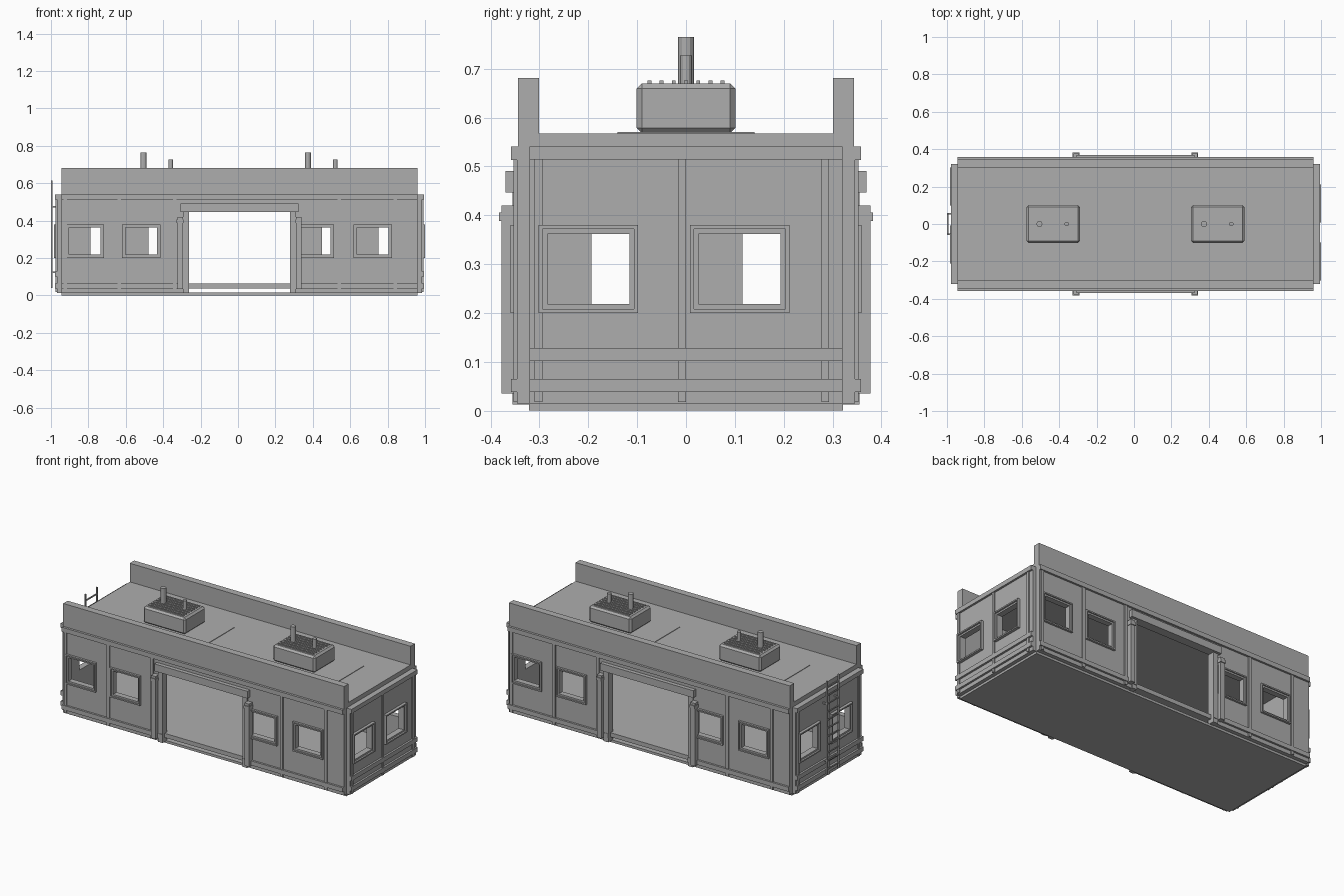
import bpy, bmesh
from mathutils import Matrix, Vector

if "Cube" in bpy.data.objects:
    bpy.data.objects.remove(bpy.data.objects["Cube"])

CX = 0.0075          # body centre; the ladder stands off one end only
grey = bpy.data.materials.new("plain_grey")
grey.use_nodes = True
GREY = (0.42, 0.42, 0.42, 1)
grey.diffuse_color = GREY
grey.node_tree.nodes["Principled BSDF"].inputs["Base Color"].default_value = GREY


def finish(name, bm):
    mesh = bpy.data.meshes.new(name)
    bm.to_mesh(mesh)
    bm.free()
    mesh.materials.append(grey)
    ob = bpy.data.objects.new(name, mesh)
    bpy.context.collection.objects.link(ob)
    return ob


def boxes(name, items, side=1, bevel=0):
    """Boxes given as (x0, x1, y0, y1, z0, z1); side=-1 turns them half round."""
    bm = bmesh.new()
    for x0, x1, y0, y1, z0, z1 in items:
        mid = Vector((side * (x0 + x1) / 2 + CX, side * (y0 + y1) / 2, (z0 + z1) / 2))
        size = Matrix.Diagonal((x1 - x0, y1 - y0, z1 - z0, 1))
        bmesh.ops.create_cube(bm, size=1, matrix=Matrix.Translation(mid) @ size)
    if bevel:
        bmesh.ops.bevel(bm, geom=bm.edges[:], offset=bevel, segments=1, affect='EDGES')
    return finish(name, bm)


def cylinder(name, x, y, z0, z1, r, n=12):
    bm = bmesh.new()
    bmesh.ops.create_cone(bm, cap_ends=True, segments=n, radius1=r, radius2=r, depth=z1 - z0,
                          matrix=Matrix.Translation((x + CX, y, (z0 + z1) / 2)))
    return finish(name, bm)


def cut(wall, openings, side):
    cutter = boxes("opening_cutter", openings, side)
    mod = wall.modifiers.new("openings", 'BOOLEAN')
    mod.object, mod.operation, mod.solver = cutter, 'DIFFERENCE', 'EXACT'
    bpy.context.view_layer.update()
    mesh = bpy.data.meshes.new_from_object(wall.evaluated_get(bpy.context.evaluated_depsgraph_get()))
    wall.modifiers.clear()
    wall.data = mesh
    bpy.data.objects.remove(cutter)


L, E, W, EW = 0.952, 0.975, 0.346, 0.32     # long-wall half length, end plane, long plane, end half width
WZ = 0.29                                   # window centre height
HW, HH = 0.084, 0.072                       # window half opening
FRONT_WIN = (-0.827, -0.525, 0.403, 0.713)
END_WIN = (-0.2, 0.11)
DOOR, DOOR_TOP = 0.27, 0.447


def ring(u, border, inner=0.0):
    """Four (u0, u1, z0, z1) bars round a window centred on u."""
    a, b = HW + inner, HH + inner
    return [(u - a - border, u - a, WZ - b - border, WZ + b + border),
            (u + a, u + a + border, WZ - b - border, WZ + b + border),
            (u - a, u + a, WZ - b - border, WZ - b),
            (u - a, u + a, WZ + b, WZ + b + border)]


for side, long_name, end_name in ((1, "front", "left"), (-1, "back", "right")):
    # long wall with windows and door opening
    wall = boxes(long_name + "_wall", [(-L, L, -W, -W + 0.03, 0.014, 0.54)], side)
    cut(wall, [(u - HW, u + HW, -W - 0.1, -W + 0.1, WZ - HH, WZ + HH) for u in FRONT_WIN]
        + [(-DOOR, DOOR, -W - 0.1, -W + 0.1, -0.05, DOOR_TOP)], side)

    # end wall with windows
    wall = boxes(end_name + "_end_wall", [(E - 0.03, E, -EW, EW, 0.014, 0.54)], side)
    cut(wall, [(E - 0.1, E + 0.1, u - HW, u + HW, WZ - HH, WZ + HH) for u in END_WIN], side)

    # stepped window frames
    for border, inner, out in ((0.01, 0, 0.007), (0.008, 0.01, 0.0175)):
        kind = "_window_frame" if inner else "_window_inner_frame"
        boxes(long_name + kind, [(a, b, -W - out * 0.75, -W + 0.004, c, d)
                                 for u in FRONT_WIN for a, b, c, d in ring(u, border, inner)], side)
        boxes(end_name + kind, [(E - 0.004, E + out, a, b, c, d)
                                for u in END_WIN for a, b, c, d in ring(u, border, inner)], side)

    # vertical ribs
    boxes(long_name + "_ribs", [(u - 0.009, u + 0.009, -W - 0.007, -W + 0.004, 0.018, 0.538)
                                for u in (-0.932, -0.642, -0.345, 0.533, 0.833)], side)
    boxes(end_name + "_ribs", [(E - 0.004, E + 0.008, u - 0.008, u + 0.008, 0.018, 0.538)
                               for u in (-0.302, -0.008, 0.285)], side)

    # horizontal rails
    boxes(long_name + "_rails", [(-L, L, -W - 0.012, -W + 0.004, 0.513, 0.541),
                                 (-L, -DOOR, -W - 0.012, -W + 0.004, 0.038, 0.065),
                                 (DOOR, L, -W - 0.012, -W + 0.004, 0.038, 0.065)], side)
    boxes(end_name + "_rails", [(E - 0.004, E + 0.012, -EW, EW, z, z + 0.027)
                                for z in (0.038, 0.101, 0.514)], side)

    # door surround
    for s in (-1, 1):
        x0, x1 = sorted((s * DOOR, s * 0.302))
        boxes(long_name + "_door_jamb", [(x0, x1, -W - 0.009, -W + 0.034, 0.012, DOOR_TOP)], side)
        x0, x1 = sorted((s * 0.302, s * 0.332))
        boxes(long_name + "_door_post", [(x0, x1, -0.378, -W + 0.004, 0.035, 0.42)], side)
        boxes(long_name + "_post_collar", [(x0 - 0.003, x1 + 0.003, -0.383, -W, 0.388, 0.406)], side)
    boxes(long_name + "_door_header", [(-0.316, 0.316, -0.37, -W + 0.004, 0.447, 0.491)], side)

    # parapet along the roof edge
    boxes(long_name + "_parapet", [(-L, L, -0.344, -0.301, 0.565, 0.681)], side)

# base, floor and roof
boxes("base_plate", [(-L, L, -0.322, 0.322, 0, 0.015)])
boxes("inner_floor", [(-L, L, -0.335, 0.335, 0.038, 0.064)])
boxes("roof_slab", [(-L, L, -0.344, 0.344, 0.54, 0.567)])

# roof vents with slatted tops and pipes
for x in (-0.44, 0.44):
    boxes("vent_base", [(x - 0.31, x + 0.31, -0.14, 0.14, 0.566, 0.57)])
    boxes("vent_box", [(x - 0.143, x + 0.143, -0.101, 0.101, 0.568, 0.67)], bevel=0.011)
    boxes("vent_slats", [(x - 0.12, x + 0.12, 0.025 * k - 0.004, 0.025 * k + 0.004, 0.668, 0.676)
                         for k in range(-3, 4)])
    cylinder("tall_pipe", x - 0.073, 0, 0.665, 0.765, 0.016)
    cylinder("short_pipe", x + 0.073, 0, 0.665, 0.727, 0.012)

# ladder on the right end
lx = -1 - CX
rails = [(lx, lx + 0.008, y - 0.004, y + 0.004, 0.04, 0.615) for y in (-0.056, 0.056)]
rungs = [(lx + 0.001, lx + 0.007, -0.056, 0.056, z, z + 0.007)
         for z in (0.07 + 0.05 * k for k in range(11))]
boxes("ladder", rails + rungs)
boxes("ladder_brackets", [(lx + 0.004, -E + 0.004, y - 0.004, y + 0.004, z, z + 0.008)
                          for y in (-0.056, 0.056) for z in (0.12, 0.47)])
